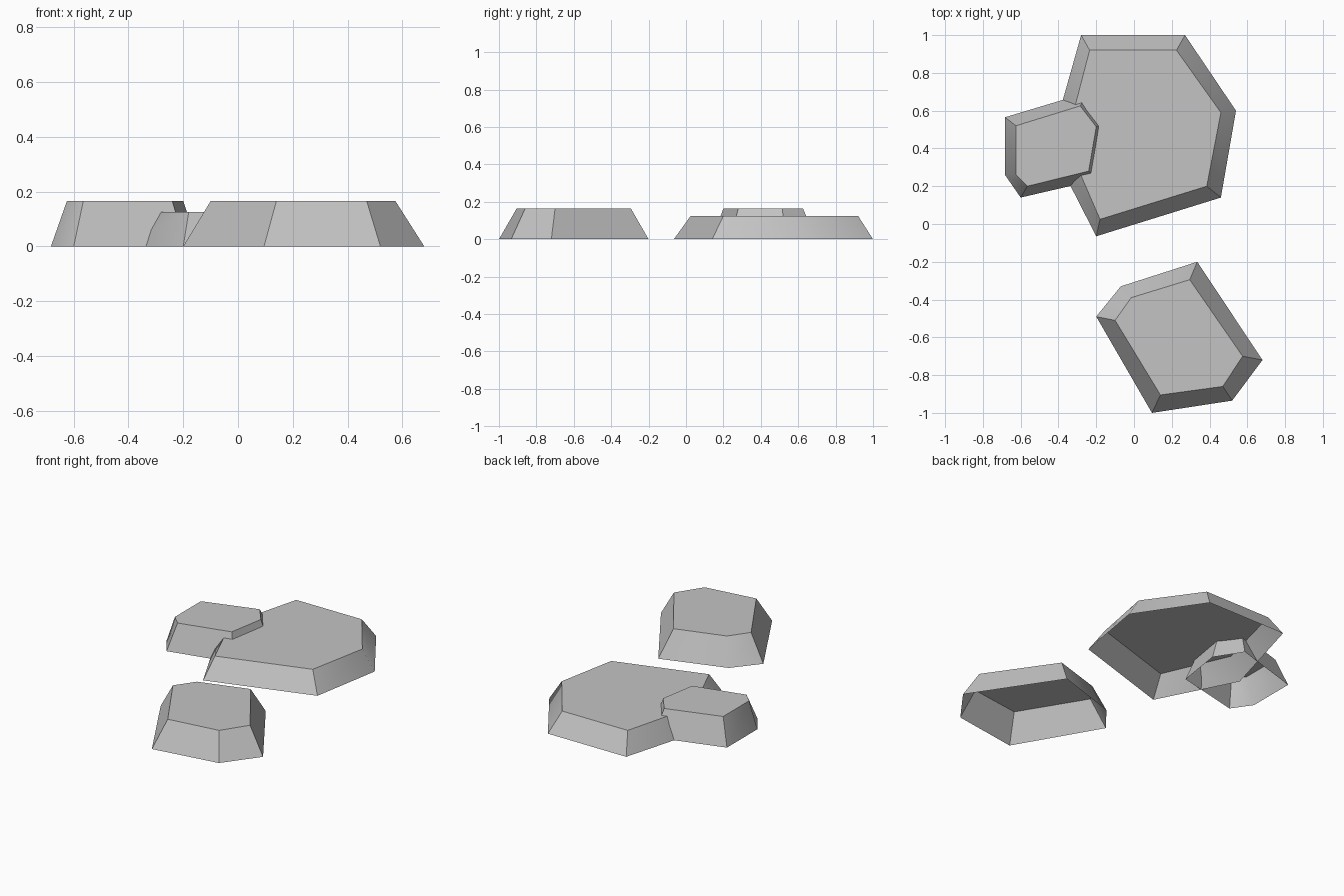
import bpy
import bmesh
from math import radians

cube = bpy.data.objects.get("Cube")
if cube:
    bpy.data.objects.remove(cube, do_unlink=True)

# Stone colour
stone = bpy.data.materials.new("stone grey")
stone.use_nodes = True
colour = (0.55, 0.55, 0.55, 1)
stone.diffuse_color = colour
stone.node_tree.nodes["Principled BSDF"].inputs["Base Color"].default_value = colour


def slab(name, base, top, height):
    """Flat-topped stone with sloping sides and an open underside."""
    bm = bmesh.new()
    low = [bm.verts.new((x, y, 0)) for x, y in base]
    high = [bm.verts.new((x, y, height)) for x, y in top]
    n = len(low)
    bm.faces.new(high)
    for i in range(n):
        j = (i + 1) % n
        bm.faces.new((low[i], low[j], high[j], high[i]))
    mesh = bpy.data.meshes.new(name)
    bm.to_mesh(mesh)
    bm.free()
    mesh.materials.append(stone)
    obj = bpy.data.objects.new(name, mesh)
    bpy.context.collection.objects.link(obj)
    # Blend the shallow corners, keep the rim and sharp corners crisp
    bpy.ops.object.select_all(action="DESELECT")
    obj.select_set(True)
    bpy.context.view_layer.objects.active = obj
    bpy.ops.object.shade_smooth_by_angle(angle=radians(40))


# Outlines run anticlockwise from above
slab("large_stone",
     [(-.2, -.065), (.46, .14), (.54, .6), (.27, 1), (-.28, 1), (-.445, .415)],
     [(-.18, .025), (.385, .2), (.46, .59), (.225, .92), (-.235, .92), (-.36, .44)],
     .125)
slab("small_stone",
     [(-.6, .14), (-.19, .235), (-.145, .53), (-.25, .695), (-.683, .565), (-.683, .26)],
     [(-.565, .2), (-.24, .28), (-.2, .515), (-.285, .625), (-.625, .52), (-.625, .26)],
     .165)
slab("front_stone",
     [(.095, -1), (.52, -.935), (.68, -.72), (.335, -.2), (-.07, -.33), (-.2, -.49)],
     [(.14, -.905), (.47, -.86), (.575, -.7), (.295, -.295), (-.015, -.39), (-.1, -.51)],
     .165)
